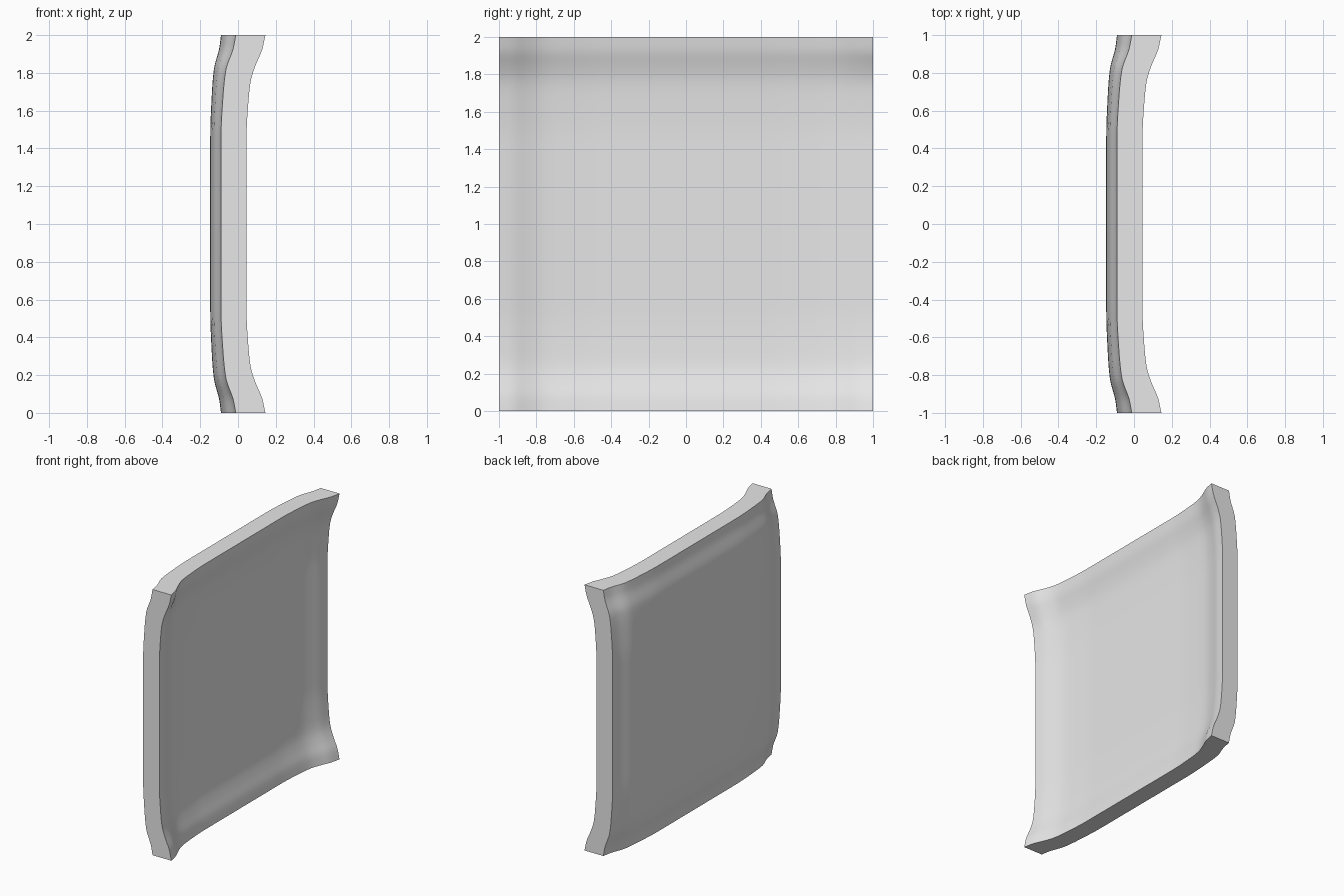
import bpy, bmesh, math

if "Cube" in bpy.data.objects:
    bpy.data.objects.remove(bpy.data.objects["Cube"], do_unlink=True)

# Rim profiles: distance from the centre line against share of full rise
OUTER = [(0, 0), (0.45, 0), (0.66, 0.11), (0.77, 0.25), (0.85, 0.52), (0.92, 0.82), (1, 1)]
INNER = [(0, 0), (0.45, 0), (0.69, 0.15), (0.82, 0.34), (0.87, 0.55), (0.926, 0.82), (1, 1)]


def rise(profile, t):
    """Smooth curve through the profile points."""
    t = min(abs(t), 1)
    i = next(k for k in range(len(profile) - 1) if t <= profile[k + 1][0])

    def slope(k):
        if k <= 1:
            return 0
        a, b = profile[k - 1], profile[min(k + 1, len(profile) - 1)]
        return (b[1] - a[1]) / (b[0] - a[0])

    (x0, y0), (x1, y1) = profile[i], profile[i + 1]
    w = x1 - x0
    s = (t - x0) / w
    return (y0 * (1 + 2 * s) * (1 - s) ** 2 + slope(i) * w * s * (1 - s) ** 2
            + y1 * s * s * (3 - 2 * s) + slope(i + 1) * w * s * s * (s - 1))


def sheet_x(profile, base, edge, corner, u, v):
    """Depth of a dished sheet that lifts at its edges and more at its corners."""
    a, b = rise(profile, u), rise(profile, v)
    return base + edge * (a + b) + corner * a * b


grey = bpy.data.materials.new("light_grey")
grey.use_nodes = True
grey.diffuse_color = (0.8, 0.8, 0.8, 1)
grey.node_tree.nodes["Principled BSDF"].inputs["Base Color"].default_value = (0.8, 0.8, 0.8, 1)

# Dished face and bulged back, both on the same square grid
N = 64
steps = [math.copysign(abs(k) ** 0.8, k) for k in (2 * i / N - 1 for i in range(N + 1))]
bm = bmesh.new()


def make_sheet(profile, base, edge, corner):
    return [[bm.verts.new((sheet_x(profile, base, edge, corner, u, v), u, v + 1))
             for v in steps] for u in steps]


face = make_sheet(OUTER, -0.025, 0.07, 0.03)
back = make_sheet(INNER, -0.147, 0.057, 0.021)
for i in range(N):
    for j in range(N):
        for g in (face, back):
            bm.faces.new((g[i][j], g[i + 1][j], g[i + 1][j + 1], g[i][j + 1]))

# Flat sides closing the four edges
for k in range(N):
    for e in (0, N):
        bm.faces.new((face[e][k], face[e][k + 1], back[e][k + 1], back[e][k]))
        bm.faces.new((face[k][e], face[k + 1][e], back[k + 1][e], back[k][e]))
bmesh.ops.recalc_face_normals(bm, faces=bm.faces)

mesh = bpy.data.meshes.new("curved_panel")
bm.to_mesh(mesh)
bm.free()
mesh.materials.append(grey)
panel = bpy.data.objects.new("curved_panel", mesh)
bpy.context.collection.objects.link(panel)

# Smooth surfaces with crisp rim edges
bpy.ops.object.select_all(action="DESELECT")
panel.select_set(True)
bpy.context.view_layer.objects.active = panel
bpy.ops.object.shade_smooth_by_angle(angle=math.radians(35))
